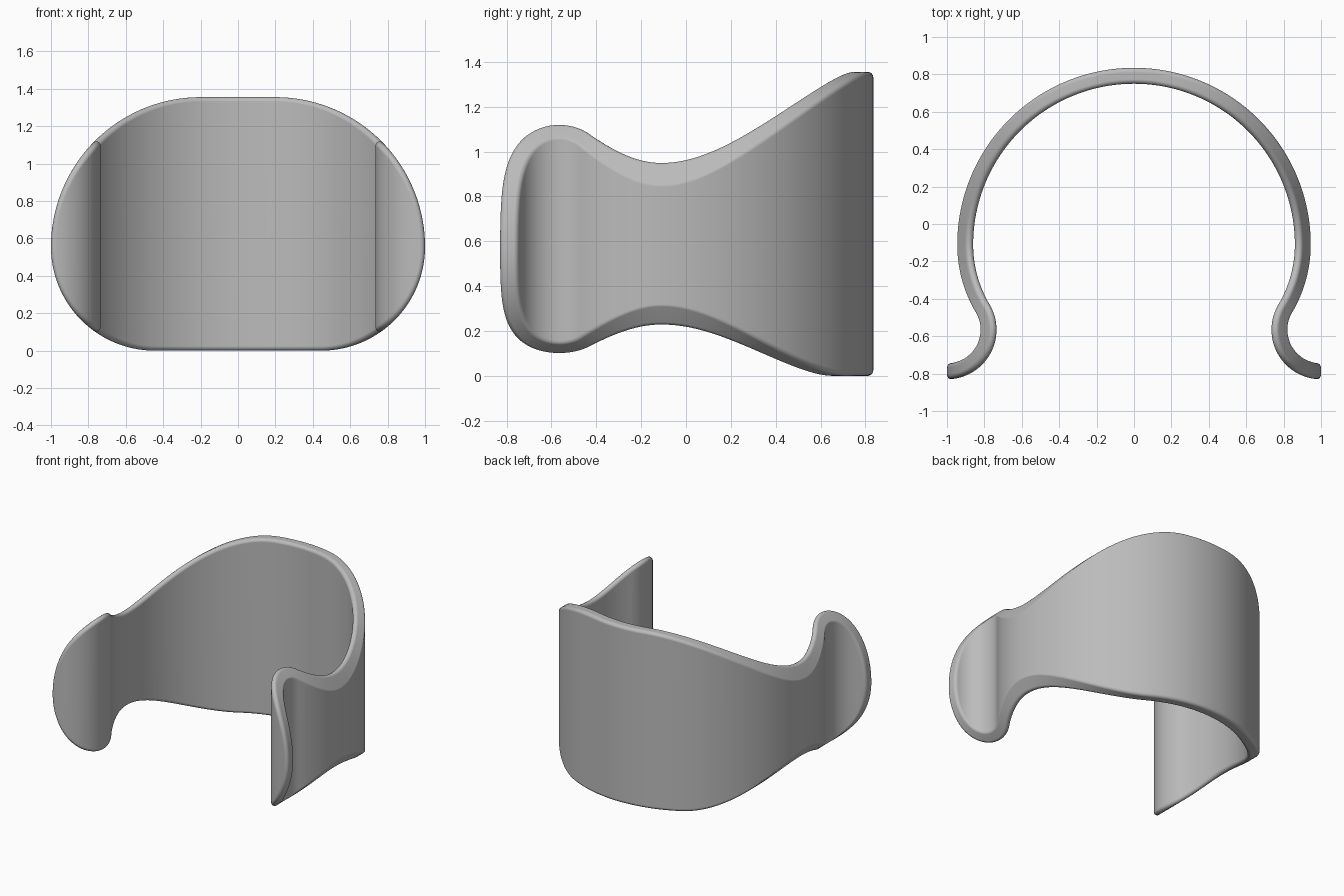
import bpy, bmesh, math

if "Cube" in bpy.data.objects:
    bpy.data.objects.remove(bpy.data.objects["Cube"], do_unlink=True)

THICK = 0.085      # wall thickness
FILLET = 0.024     # rounding of all rim edges
STEPS = 6          # segments per fillet
MID_Z = 0.555      # height where the top and bottom outlines meet
TOP = (0.2, 0.8, 1)          # outline arc: centre x, radius, direction
BOTTOM = (0.445, 0.555, -1)

# Plan of one half: back arc, tighter side arc, reversed lobe at the tip
BACK = (0.0, -0.11, 0.9025)
SIDE = (0.2325, -0.11, 0.67)
LOBE = (1.0, -0.565, 0.2225)
JOIN = math.atan2(SIDE[1] - LOBE[1], LOBE[0] - SIDE[0])


def arc_station(arc, angle):
    """Plan normal and a function giving the point at an offset from the wall middle."""
    cx, cy, radius = arc
    nx, ny = math.sin(angle), math.cos(angle)
    return nx, lambda t, inset: (cx + (radius + t) * nx, cy + (radius + t) * ny)


def lobe_station(u):
    """Like arc_station, but curling the other way and stopping at the rounded tip."""
    cx, cy, radius = LOBE
    sweep = math.pi / 2 + JOIN

    def point(t, inset):
        rho = radius - t
        stop = math.asin(inset / rho)
        psi = stop + u * u * (sweep - stop)
        return cx - rho * math.sin(psi), cy - rho * math.cos(psi)
    return math.sin(u * u * sweep), point


def corner(station, outline, side):
    """Fillet points from the wall face (side +1 outer, -1 inner) onto the rim."""
    nx, point = station
    cx, radius, up = outline
    wall_x = point(side * THICK / 2, 0)[0]
    slope = min(1, max(0, (wall_x - cx) / radius))
    theta = math.acos(max(-1, min(1, slope * nx * side)))
    pts = []
    for k in range(STEPS + 1):
        f = k / STEPS
        depth = FILLET * (1 - math.cos(theta * f))
        inset = FILLET * (1 - math.cos(theta * (1 - f)))
        tip_inset = FILLET * (1 - math.sin(f * math.pi / 2))
        x, y = point(side * (THICK / 2 - depth), tip_inset)
        reach = max(0, x - cx)
        z = MID_Z + up * math.sqrt(max(0, (radius - inset) ** 2 - reach ** 2))
        pts.append((x, y, z))
    return pts


def section(station):
    return (corner(station, TOP, 1) + corner(station, TOP, -1)[::-1]
            + corner(station, BOTTOM, -1) + corner(station, BOTTOM, 1)[::-1])


# Stations from the middle of the back to the tip
stations = [arc_station(BACK, math.pi / 2 * i / 48) for i in range(48)]
stations += [arc_station(SIDE, math.pi / 2 + JOIN * i / 16) for i in range(16)]
stations += [lobe_station(1 - i / 48) for i in range(49)]

# Skin the sections
bm = bmesh.new()
rings = [[bm.verts.new(p) for p in section(s)] for s in stations]
for a, b in zip(rings, rings[1:]):
    for i in range(len(a)):
        j = (i + 1) % len(a)
        bm.faces.new((a[i], a[j], b[j], b[i]))
bmesh.ops.remove_doubles(bm, verts=bm.verts, dist=0.00002)
bmesh.ops.recalc_face_normals(bm, faces=bm.faces)
mesh = bpy.data.meshes.new("curved_clip_band")
bm.to_mesh(mesh)
bm.free()
band = bpy.data.objects.new("curved_clip_band", mesh)
bpy.context.collection.objects.link(band)

# Colour
grey = bpy.data.materials.new("plain_grey")
grey.use_nodes = True
colour = (0.5, 0.5, 0.5, 1)
grey.diffuse_color = colour
grey.node_tree.nodes["Principled BSDF"].inputs["Base Color"].default_value = colour
mesh.materials.append(grey)

# Smooth shading and the other half
bpy.context.view_layer.objects.active = band
band.select_set(True)
bpy.ops.object.shade_smooth_by_angle(angle=math.radians(35))
mirror = band.modifiers.new("other_half", 'MIRROR')
mirror.use_axis[0] = True
mirror.merge_threshold = 0.0001
weighted = band.modifiers.new("even_shading", 'WEIGHTED_NORMAL')
weighted.keep_sharp = True
